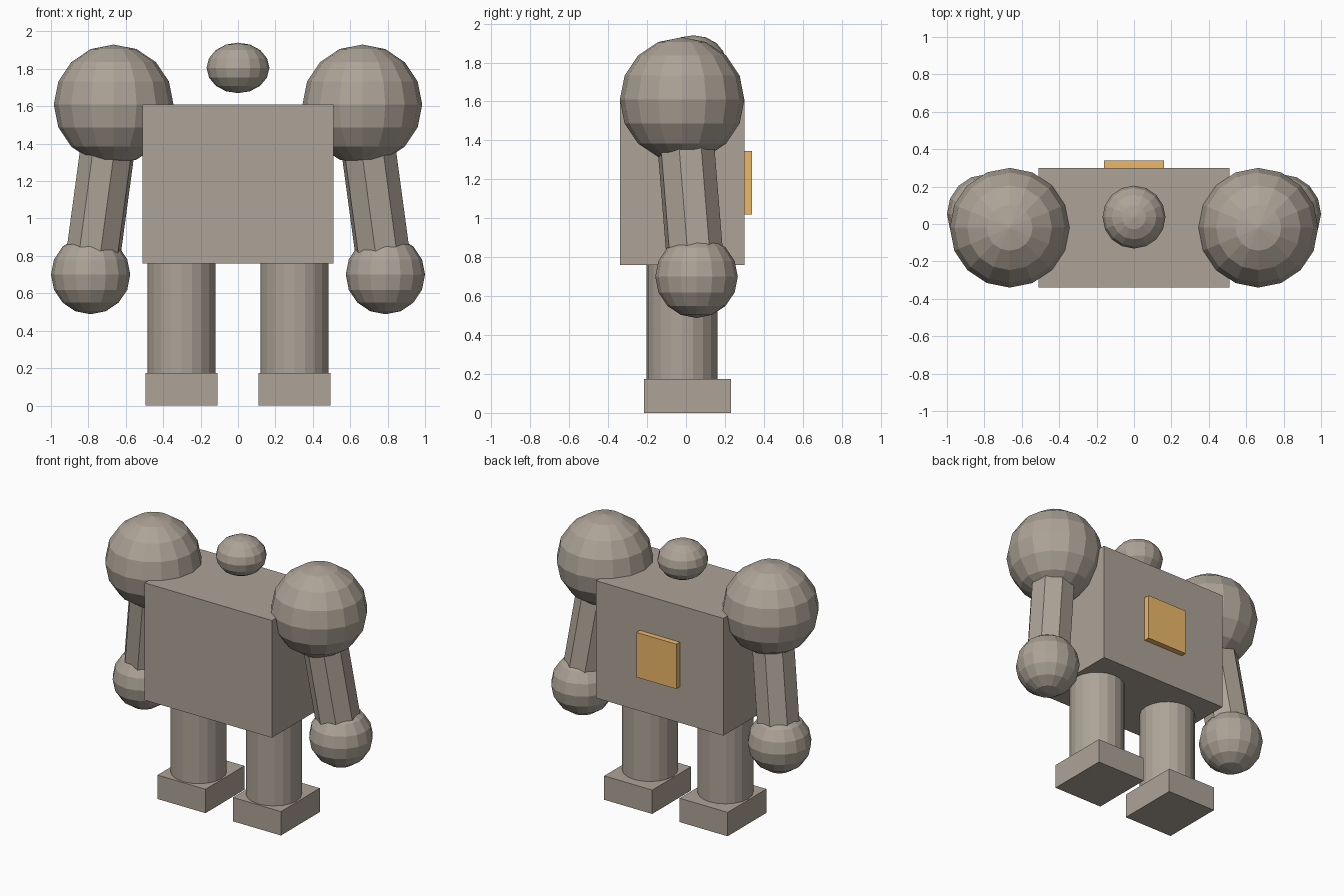
import bpy
from mathutils import Vector

if "Cube" in bpy.data.objects:
    bpy.data.objects.remove(bpy.data.objects["Cube"])


def material(name, rgb):
    m = bpy.data.materials.new(name)
    m.diffuse_color = (*rgb, 1)
    m.use_nodes = True
    m.node_tree.nodes["Principled BSDF"].inputs["Base Color"].default_value = m.diffuse_color
    return m


STONE = material("stone", (0.42, 0.37, 0.31))
AMBER = material("amber", (0.85, 0.48, 0.14))


def finish(name, mat):
    ob = bpy.context.object
    ob.name = name
    ob.data.materials.append(mat)
    return ob


def box(name, lo, hi, mat=STONE):
    lo, hi = Vector(lo), Vector(hi)
    bpy.ops.mesh.primitive_cube_add(size=1, location=(lo + hi) / 2)
    ob = finish(name, mat)
    ob.scale = hi - lo
    return ob


def ball(name, centre, radii):
    bpy.ops.mesh.primitive_uv_sphere_add(segments=16, ring_count=8, radius=1, location=centre)
    ob = finish(name, STONE)
    ob.scale = radii
    return ob


def rod(name, a, b, radius, sides):
    a, b = Vector(a), Vector(b)
    bpy.ops.mesh.primitive_cylinder_add(vertices=sides, radius=radius,
                                        depth=(b - a).length, location=(a + b) / 2)
    ob = finish(name, STONE)
    ob.rotation_euler = (b - a).to_track_quat('Z', 'Y').to_euler()
    return ob


# torso, head and back plate
box("torso", (-0.51, -0.34, 0.76), (0.51, 0.30, 1.61))
ball("head", (0, 0.037, 1.805), (0.168, 0.168, 0.135))
box("back_plate", (-0.16, 0.29, 1.02), (0.16, 0.34, 1.345), AMBER)

# limbs on both sides
for side, s in (("left", -1), ("right", 1)):
    shoulder = (s * 0.665, -0.02, 1.61)
    hand = (s * 0.788, 0.054, 0.70)
    ball(side + "_shoulder", shoulder, (0.32, 0.32, 0.32))
    rod(side + "_arm", hand, shoulder, 0.15, 8)
    ball(side + "_hand", hand, (0.212, 0.212, 0.212))
    rod(side + "_leg", (s * 0.302, -0.02, 0.10), (s * 0.302, -0.02, 0.80), 0.183, 20)
    x0, x1 = sorted((s * 0.11, s * 0.495))
    box(side + "_foot", (x0, -0.215, 0), (x1, 0.23, 0.173))
